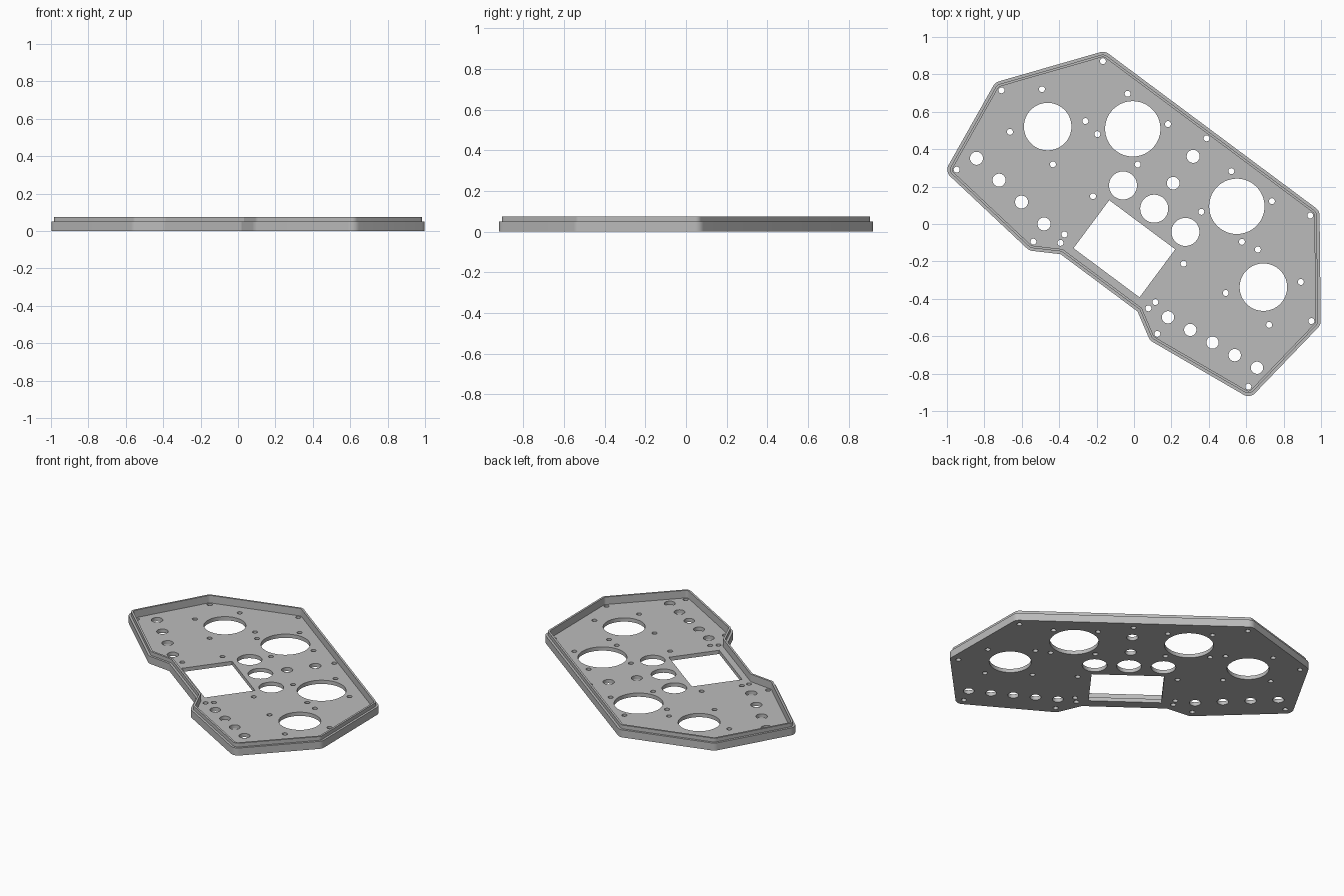
import bpy, bmesh, math
from mathutils import Vector

cube = bpy.data.objects.get("Cube")
if cube:
    bpy.data.objects.remove(cube, do_unlink=True)

FLOOR, STEP, TOP = 0.025, 0.05, 0.075      # heights of floor, outer ledge, rim
OUTER, LEDGE, INNER = 0.05, 0.035, 0.022   # rim lines, as offsets from the core
ORIGIN = Vector((0.388, 0.458))
U, V = Vector((0.802, -0.597)), Vector((-0.597, -0.802))

# The panel is laid out about its own symmetry line (u across, v down)
half = [(0.691, 0), (1.033, 0.449), (0.972, 0.932), (0.413, 0.996), (0.27, 0.913)]
core = [Vector(p) for p in half] + [Vector((-u, v)) for u, v in reversed(half)]


def outline(d, segments=8):
    """Core polygon grown by d: round convex corners, sharp inner corners."""
    points = []
    for i, p in enumerate(core):
        a = (p - core[i - 1]).normalized()
        b = (core[(i + 1) % len(core)] - p).normalized()
        na, nb = Vector((a.y, -a.x)), Vector((b.y, -b.x))
        if a.x * b.y - a.y * b.x > 0:
            turn = math.acos(max(-1, min(1, a.dot(b))))
            start = math.atan2(na.y, na.x)
            for k in range(segments + 1):
                t = start + turn * k / segments
                points.append(p + d * Vector((math.cos(t), math.sin(t))))
        else:
            points.append(p + (na + nb) * d / (1 + na.dot(nb)))
    return points


def circle(u, v, r):
    n = 64 if r > 0.1 else 40 if r > 0.05 else 24
    return [Vector((u + r * math.cos(math.tau * k / n),
                    v + r * math.sin(math.tau * k / n))) for k in range(n)]


# Holes: mirrored pairs, holes on the symmetry line, then the two rows
PIN = 0.016
pairs = [(0.719, 0.457, 0.127), (0.347, 0.195, 0.148), (0.208, 0.469, 0.075)]
pins = half[:4] + [(0.293, 0.915), (0.863, 0.315), (0.481, 0.061),
                   (0.575, 0.313), (0.482, 0.331), (0.864, 0.6),
                   (0.576, 0.602), (0.212, 0.332), (0.302, 0.611),
                   (0.211, 0.062), (0.303, 0.866)]
pairs += [(u, v, PIN) for u, v in pins]
holes = [circle(s * u, v, r) for u, v, r in pairs for s in (1, -1)]
holes += [circle(0, v, r) for v, r in
          ((0, PIN), (0.12, 0.035), (0.299, 0.034), (0.469, 0.075))]


def row(start, end, count, r):
    a, b = Vector(start), Vector(end)
    for k in range(count):
        p = a.lerp(b, k / (count - 1))
        holes.append(circle(p.x, p.y, r))


row((-0.923, 0.82), (-0.424, 0.886), 4, 0.035)
row((0.406, 0.891), (0.949, 0.823), 5, 0.033)

# Rectangular display window
holes.append([Vector(p) for p in
              ((-0.22, 0.576), (0.22, 0.576), (0.22, 0.896), (-0.22, 0.896))])

bm = bmesh.new()


def loop(points, z):
    verts = []
    for p in points:
        w = ORIGIN + U * p.x + V * p.y
        verts.append(bm.verts.new((w.x, w.y, z)))
    return verts


def closed_edges(verts):
    return [bm.edges.get((a, b)) or bm.edges.new((a, b))
            for a, b in zip(verts, verts[1:] + verts[:1])]


def wall(lower, upper):
    n = len(lower)
    for i in range(n):
        j = (i + 1) % n
        bm.faces.new((lower[i], lower[j], upper[j], upper[i]))


# Stepped rim profile, from the underside edge round to the inside floor
profile = [(OUTER, 0), (OUTER, STEP), (LEDGE, STEP),
           (LEDGE, TOP), (INNER, TOP), (INNER, FLOOR)]
rings = [loop(outline(d), z) for d, z in profile]
for a, b in zip(rings, rings[1:]):
    wall(a, b)

# Hole walls
under, over = [rings[0]], [rings[-1]]
for h in holes:
    low, high = loop(h, 0), loop(h, FLOOR)
    wall(low, high)
    under.append(low)
    over.append(high)

# Underside and floor faces
for loops in (under, over):
    edges = [e for lp in loops for e in closed_edges(lp)]
    bmesh.ops.triangle_fill(bm, use_beauty=True, use_dissolve=False,
                            edges=edges, normal=(0, 0, 1))
bmesh.ops.recalc_face_normals(bm, faces=bm.faces[:])

mesh = bpy.data.meshes.new("instrument_panel")
bm.to_mesh(mesh)
bm.free()
panel = bpy.data.objects.new("instrument_panel", mesh)
bpy.context.collection.objects.link(panel)

# Plain grey
grey = bpy.data.materials.new("plain_grey")
grey.use_nodes = True
colour = (0.5, 0.5, 0.5, 1)
grey.diffuse_color = colour
grey.node_tree.nodes["Principled BSDF"].inputs["Base Color"].default_value = colour
mesh.materials.append(grey)

bpy.ops.object.select_all(action="DESELECT")
panel.select_set(True)
bpy.context.view_layer.objects.active = panel
bpy.ops.object.shade_smooth_by_angle(angle=math.radians(30))
